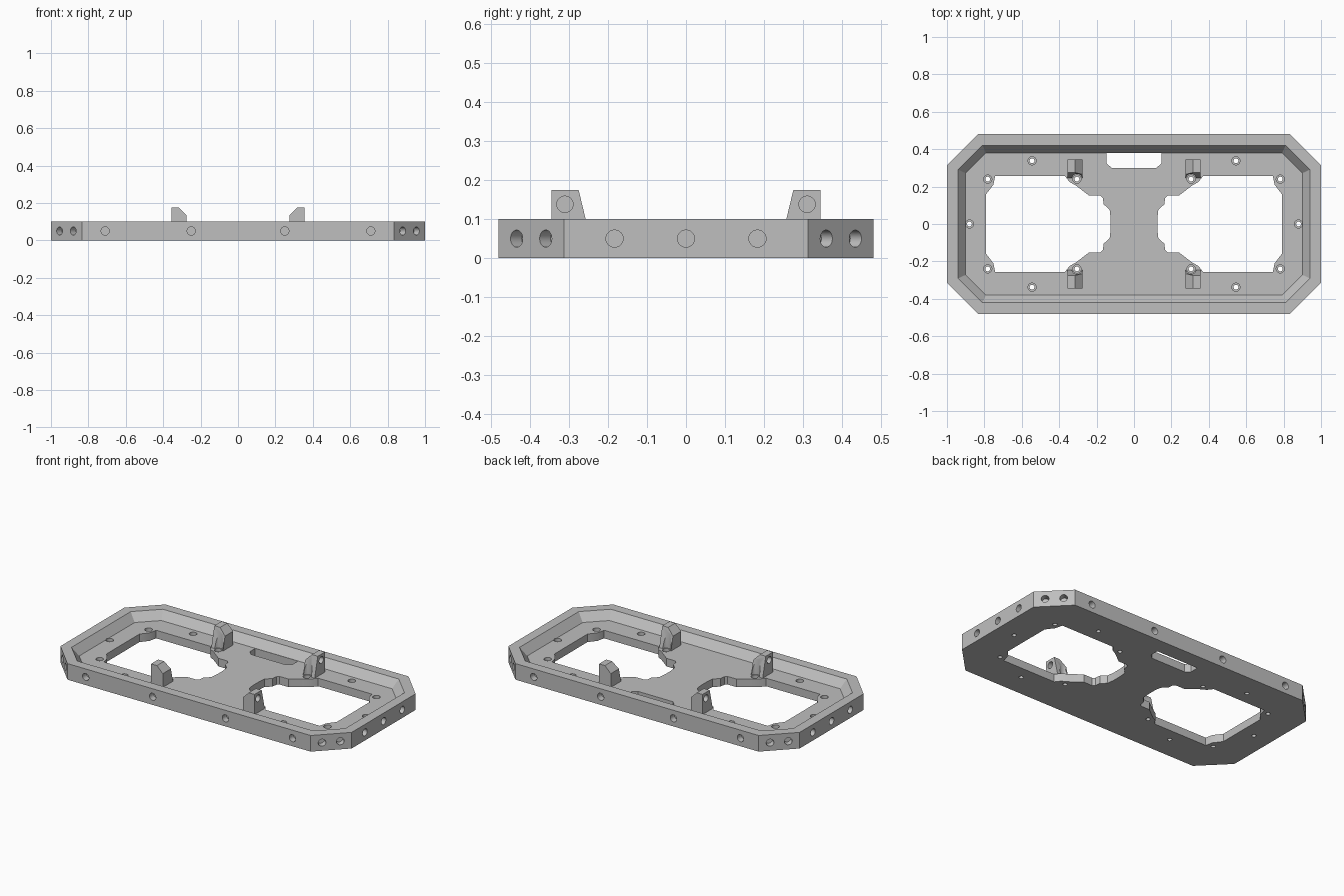
import bpy, bmesh, math
from mathutils import Matrix, Vector

if "Cube" in bpy.data.objects:
    bpy.data.objects.remove(bpy.data.objects["Cube"])

FLOOR, TOP = 0.05, 0.10
grey = bpy.data.materials.new("plain_grey")
grey.diffuse_color = (0.52, 0.52, 0.52, 1)
grey.use_nodes = True
grey.node_tree.nodes["Principled BSDF"].inputs["Base Color"].default_value = grey.diffuse_color


def octagon(x, y, cx, cy):
    """Outline with four cut corners; cx, cy are where the cuts start."""
    return [(cx, -y), (x, -cy), (x, cy), (cx, y), (-cx, y), (-x, cy), (-x, -cy), (-cx, -y)]


def loft(bm, rings):
    """Closed solid through a list of (outline, z) rings."""
    rows = [[bm.verts.new((x, y, z)) for x, y in pts] for pts, z in rings]
    n = len(rows[0])
    for a, b in zip(rows, rows[1:]):
        for i in range(n):
            j = (i + 1) % n
            bm.faces.new((a[i], a[j], b[j], b[i]))
    bm.faces.new(rows[0][::-1])
    bm.faces.new(rows[-1])


def circle(r, n=24):
    return [(r * math.cos(2 * math.pi * i / n), r * math.sin(2 * math.pi * i / n)) for i in range(n)]


def cylinder(bm, r, depth, center, direction=(0, 0, 1)):
    rot = Vector(direction).to_track_quat('Z', 'Y').to_matrix().to_4x4()
    bmesh.ops.create_cone(bm, cap_ends=True, segments=24, radius1=r, radius2=r, depth=depth,
                          matrix=Matrix.Translation(center) @ rot)


def make(name, bm):
    bmesh.ops.recalc_face_normals(bm, faces=bm.faces)
    mesh = bpy.data.meshes.new(name)
    bm.to_mesh(mesh)
    bm.free()
    mesh.materials.append(grey)
    ob = bpy.data.objects.new(name, mesh)
    bpy.context.collection.objects.link(ob)
    return ob


def cut(target, name, bm):
    """Subtract the solids in bm, then discard the cutter."""
    cutter = make(name, bm)
    cutter.hide_render = True
    mod = target.modifiers.new(name, 'BOOLEAN')
    mod.operation, mod.solver, mod.object = 'DIFFERENCE', 'EXACT', cutter
    bpy.context.view_layer.objects.active = target
    bpy.ops.object.modifier_apply(modifier=mod.name)
    bpy.data.objects.remove(cutter)


def smooth(ob):
    bpy.ops.object.select_all(action='DESELECT')
    ob.select_set(True)
    bpy.context.view_layer.objects.active = ob
    bpy.ops.object.shade_smooth_by_angle(angle=math.radians(30))


SIGNS = [(sx, sy) for sx in (-1, 1) for sy in (-1, 1)]

# Base plate with a raised, bevelled rim
bm = bmesh.new()
loft(bm, [(octagon(1, 0.48, 0.835, 0.313), 0), (octagon(1, 0.48, 0.835, 0.313), TOP)])
base = make("base_frame", bm)
bm = bmesh.new()
loft(bm, [(octagon(0.90, 0.38, 0.792, 0.272), FLOOR),
          (octagon(0.94, 0.42, 0.81, 0.29), TOP),
          (octagon(0.94, 0.42, 0.81, 0.29), 0.2)])
cut(base, "recess", bm)

# Two large mirrored windows
half = [(0.125, 0.03), (0.13, 0.075), (0.145, 0.09), (0.162, 0.105), (0.167, 0.14), (0.18, 0.152),
        (0.24, 0.152), (0.31, 0.205), (0.345, 0.225), (0.37, 0.257),
        (0.742, 0.257), (0.752, 0.21), (0.79, 0.16)]
outline = half + [(x, -y) for x, y in reversed(half)]
bm = bmesh.new()
for s in (-1, 1):
    pts = [(s * x, y) for x, y in outline]
    loft(bm, [(pts, -0.1), (pts, 0.08)])
cut(base, "windows", bm)

# Cable slot along the back wall
bm = bmesh.new()
slot = [(-0.147, 0.379), (-0.147, 0.325), (-0.12, 0.30), (0.12, 0.30), (0.147, 0.325), (0.147, 0.379)]
loft(bm, [(slot, -0.1), (slot, 0.06)])
cut(base, "slot", bm)

# Stepped screw holes in the floor
screws = [(sx * x, sy * y) for sx, sy in SIGNS for x, y in ((0.545, 0.338), (0.782, 0.24), (0.305, 0.24))]
screws += [(-0.88, 0), (0.88, 0)]
bm = bmesh.new()
for px, py in screws:
    loft(bm, [([(px + x, py + y) for x, y in circle(r)], z)
              for r, z in ((0.013, -0.1), (0.013, 0.03), (0.022, 0.03), (0.022, 0.055))])
cut(base, "screw_holes", bm)

# Blind round sockets around the outer walls
bm = bmesh.new()
for s in (-1, 1):
    for x in (-0.71, -0.25, 0.25, 0.71):
        cylinder(bm, 0.022, 0.08, (x, s * 0.48, 0.05), (0, 1, 0))
    for y in (-0.183, 0, 0.183):
        cylinder(bm, 0.022, 0.08, (s, y, 0.05), (1, 0, 0))
for sx, sy in SIGNS:
    for t in (-0.037, 0.037):
        cylinder(bm, 0.022, 0.08, (sx * (0.9175 + t), sy * (0.3965 - t), 0.05), (sx, sy, 0))
cut(base, "wall_sockets", bm)
smooth(base)

# Four posts: sloped inner face, bevelled top edge, side socket, screw clearance
for sx, sy in SIGNS:
    bm = bmesh.new()
    front = [(0.355, FLOOR - 0.005), (0.355, 0.175), (0.315, 0.175), (0.275, 0.135), (0.275, FLOOR - 0.005)]
    rows = []
    for inner in (True, False):
        rows.append([bm.verts.new((sx * x, sy * (0.275 - (0.175 - z) * 0.24 if inner else 0.345), z))
                     for x, z in front])
    bm.faces.new(rows[0])
    bm.faces.new(rows[1][::-1])
    for i in range(5):
        j = (i + 1) % 5
        bm.faces.new((rows[0][i], rows[1][i], rows[1][j], rows[0][j]))
    side = ("left" if sx < 0 else "right") + ("_front" if sy < 0 else "_back")
    post = make("post_" + side, bm)
    bm = bmesh.new()
    cylinder(bm, 0.021, 0.08, (sx * 0.355, sy * 0.31, 0.138), (1, 0, 0))
    cut(post, "post_socket", bm)
    bm = bmesh.new()
    cylinder(bm, 0.028, 0.3, (sx * 0.305, sy * 0.24, 0.15))
    cut(post, "screw_clearance", bm)
    smooth(post)
